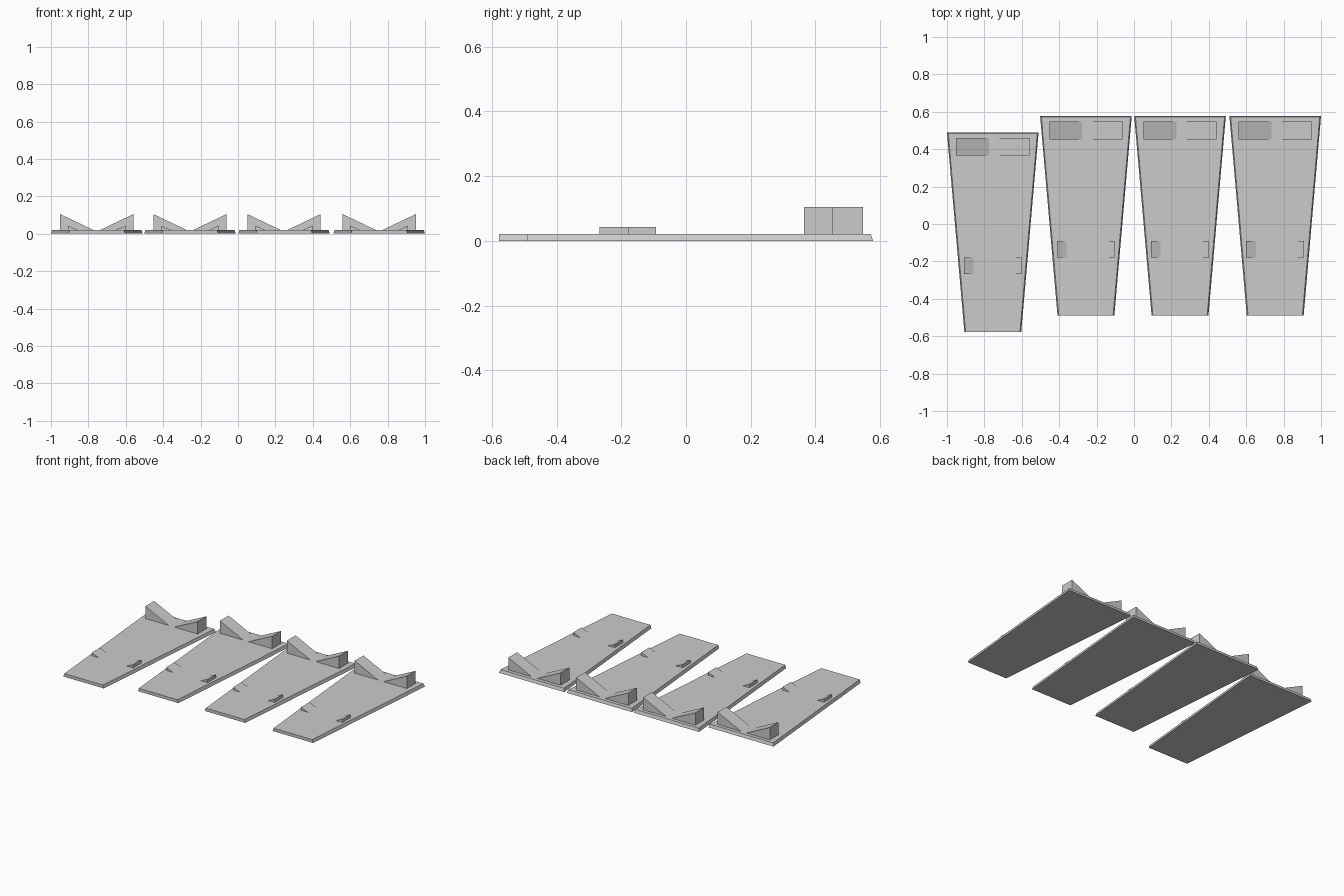
import bpy

if "Cube" in bpy.data.objects:
    bpy.data.objects.remove(bpy.data.objects["Cube"])

grey = bpy.data.materials.new("plain grey")
grey.diffuse_color = (0.6, 0.6, 0.6, 1)
grey.use_nodes = True
grey.node_tree.nodes["Principled BSDF"].inputs["Base Color"].default_value = grey.diffuse_color


def make(name, verts, faces, loc):
    mesh = bpy.data.meshes.new(name)
    mesh.from_pydata(verts, [], faces)
    mesh.materials.append(grey)
    obj = bpy.data.objects.new(name, mesh)
    obj.location = loc
    bpy.context.collection.objects.link(obj)


def prism(name, lower, upper, loc):
    """Close two matching loops into a solid; loops run counter-clockwise seen from the upper side."""
    n = len(lower)
    sides = [(i, (i + 1) % n, n + (i + 1) % n, n + i) for i in range(n)]
    caps = [tuple(reversed(range(n))), tuple(range(n, 2 * n))]
    make(name, lower + upper, sides + caps, loc)


def tapered_plate(loc):
    # Trapezoid with sloping sides and back, upright front edge
    def ring(z, inset):
        f, b = 0.152 - inset, 0.245 - inset
        return [(-f, -0.534, z), (f, -0.534, z), (b, 0.534 - inset, z), (-b, 0.534 - inset, z)]
    prism("tapered_plate", ring(0, 0), ring(0.021, 0.007), loc)


def v_rest(name, half, height, inner, y0, y1, loc):
    # V-shaped support whose valley sinks just below the plate surface
    right = [(half, 0.006), (half, height), (inner, 0.021), (0, 0.014)]
    profile = right + [(-x, z) for x, z in reversed(right[:3])]
    # seen from the front this loop runs counter-clockwise
    back = [(x, y1, z) for x, z in profile]
    front = [(x, y0, z) for x, z in profile]
    prism(name, back, front, loc)


# Four plates in a row, the leftmost set further forward
for x, y in ((-0.755, -0.044), (-0.257, 0.044), (0.246, 0.044), (0.755, 0.044)):
    loc = (x, y, 0)
    tapered_plate(loc)
    v_rest("tall_rest", 0.196, 0.105, 0.02, 0.409, 0.503, loc)
    v_rest("low_rest", 0.155, 0.043, 0.104, -0.224, -0.136, loc)
